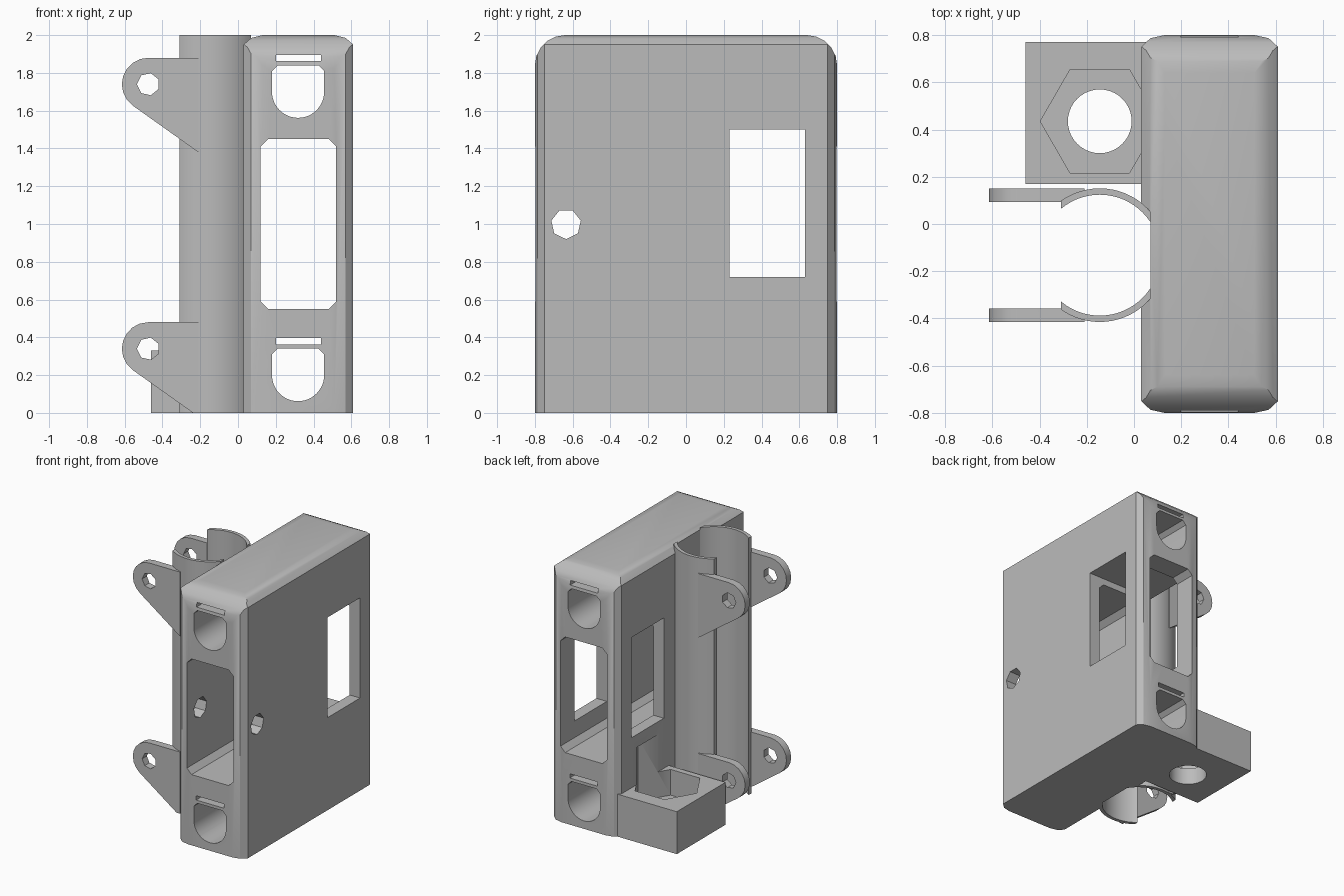
import bpy, bmesh, math
from mathutils import Vector

if "Cube" in bpy.data.objects:
    bpy.data.objects.remove(bpy.data.objects["Cube"], do_unlink=True)

grey = bpy.data.materials.new("light_grey_plastic")
grey.use_nodes = True
grey.diffuse_color = (0.5, 0.5, 0.5, 1)
grey.node_tree.nodes["Principled BSDF"].inputs["Base Color"].default_value = (0.5, 0.5, 0.5, 1)


def prism(name, pts, axis, lo, hi):
    """Extrude a flat outline along an axis: x uses (y, z), y uses (x, z), z uses (x, y)."""
    place = {"x": lambda a, b, d: (d, a, b),
             "y": lambda a, b, d: (a, d, b),
             "z": lambda a, b, d: (a, b, d)}[axis]
    bm = bmesh.new()
    face = bm.faces.new([bm.verts.new(place(a, b, lo)) for a, b in pts])
    ext = bmesh.ops.extrude_face_region(bm, geom=[face])
    moved = [v for v in ext["geom"] if isinstance(v, bmesh.types.BMVert)]
    bmesh.ops.translate(bm, verts=moved, vec=Vector(place(0, 0, hi - lo)))
    bmesh.ops.recalc_face_normals(bm, faces=bm.faces)
    mesh = bpy.data.meshes.new(name)
    bm.to_mesh(mesh)
    bm.free()
    mesh.materials.append(grey)
    obj = bpy.data.objects.new(name, mesh)
    bpy.context.collection.objects.link(obj)
    return obj


def boolean(obj, cutter, operation="DIFFERENCE"):
    """Apply one boolean and remove its cutter."""
    mod = obj.modifiers.new("cut", "BOOLEAN")
    mod.operation, mod.solver, mod.object = operation, "EXACT", cutter
    bpy.context.view_layer.update()
    graph = bpy.context.evaluated_depsgraph_get()
    mesh = bpy.data.meshes.new_from_object(obj.evaluated_get(graph))
    obj.modifiers.clear()
    obj.data = mesh
    bpy.data.objects.remove(cutter, do_unlink=True)


def arc(cx, cy, r, start, end, n):
    return [(cx + r * math.cos(math.radians(start + (end - start) * i / n)),
             cy + r * math.sin(math.radians(start + (end - start) * i / n))) for i in range(n + 1)]


def ring(cx, cy, r, n, start=0):
    return arc(cx, cy, r, start, start + 360, n)[:-1]


def rect(a0, a1, b0, b1, c=0):
    """Rectangle outline, with cut corners if c is given."""
    if not c:
        return [(a0, b0), (a1, b0), (a1, b1), (a0, b1)]
    return [(a0 + c, b0), (a1 - c, b0), (a1, b0 + c), (a1, b1 - c),
            (a1 - c, b1), (a0 + c, b1), (a0, b1 - c), (a0, b0 + c)]


def mirrored(pts, centre):
    return pts + [(2 * centre - a, b) for a, b in reversed(pts)]


X0, X1, MID = 0.03, 0.61, 0.32
PIPE_X, PIPE_Y, R_OUT, R_IN = -0.145, -0.132, 0.283, 0.256

# Body: crossing three rounded outlines
body = prism("body", mirrored([(0.8, 0), *arc(0.64, 1.84, 0.16, 0, 90, 5)], 0), "x", X0, X1)
top_edge = [(X1, 0), (X1, 1.95), (0.57, 1.985), (0.51, 2)]
boolean(body, prism("cutter", mirrored(top_edge, MID), "y", -1, 1), "INTERSECT")
corner = [(X1, 0.75), (0.57, 0.787), (0.51, 0.8)]
half = mirrored(corner, MID)
boolean(body, prism("cutter", half + [(a, -b) for a, b in reversed(half)], "z", -1, 3), "INTERSECT")

# Hexagonal nut mount on the back
mount = prism("nut_mount", rect(-0.46, 0.1, 0.17, 0.77), "z", 0, 0.33)
boolean(body, mount, "UNION")
NUT = (-0.145, 0.435)
boolean(body, prism("cutter", ring(*NUT, 0.252, 6), "z", 0.13, 0.62))
boolean(body, prism("cutter", ring(*NUT, 0.135, 40), "z", -1, 0.3))

# Long tunnels: main bay, round-bottomed channels and strap slots
boolean(body, prism("cutter", rect(0.12, 0.52, 0.55, 1.45, 0.04), "y", -1, 1))
for z in (0.2, 1.7):
    channel = arc(0.318, z, 0.138, 180, 360, 24) + [
        (0.456, z + 0.11), (0.426, z + 0.14), (0.21, z + 0.14), (0.18, z + 0.11)]
    boolean(body, prism("cutter", channel, "y", -1, 1))
    boolean(body, prism("cutter", rect(0.2, 0.44, z + 0.163, z + 0.196), "y", -1, 1))

# Cross openings: side window and cable hole
boolean(body, prism("cutter", rect(0.23, 0.63, 0.72, 1.5), "x", -1, 1))
boolean(body, prism("cutter", ring(-0.635, 1.0, 0.08, 7, -90), "x", -1, 1))

# Shallow recess where the pipe sits against the body
recess = prism("cutter", ring(PIPE_X, PIPE_Y, R_IN, 64), "z", -1, 3)
boolean(recess, prism("limit", rect(-1, 0.07, -1, 1), "z", -2, 4), "INTERSECT")
boolean(body, recess)

# Open pipe clamp
clamp = prism("pipe_clamp", ring(PIPE_X, PIPE_Y, R_OUT, 64), "z", 0, 2)
boolean(clamp, prism("cutter", ring(PIPE_X, PIPE_Y, R_IN, 64), "z", -1, 3))
boolean(clamp, prism("limit", rect(-0.31, 0.07, -1, 1), "z", -1, 3), "INTERSECT")

# Clamp lugs with bolt holes
parts = [body, clamp]
for level, z in (("lower", 0.34), ("upper", 1.74)):
    for side, y in (("front", -0.415), ("back", 0.093)):
        outline = [(-0.21, z + 0.14)] + arc(-0.475, z, 0.14, 90, 235, 8) + [(-0.21, z - 0.36)]
        lug = prism(f"{level}_{side}_lug", outline, "y", y, y + 0.058)
        boolean(lug, prism("cutter", ring(-0.475, z, 0.06, 7, 180), "y", -1, 1))
        boolean(lug, prism("cutter", ring(PIPE_X, PIPE_Y, R_IN, 64), "z", -1, 3))
        boolean(lug, prism("limit", rect(-1, 1, -1, 1), "z", 0, 3), "INTERSECT")
        parts.append(lug)

# Smooth curved walls, keep edges sharp
bpy.ops.object.select_all(action="DESELECT")
for part in parts:
    part.select_set(True)
bpy.context.view_layer.objects.active = body
bpy.ops.object.shade_smooth_by_angle(angle=math.radians(30))
